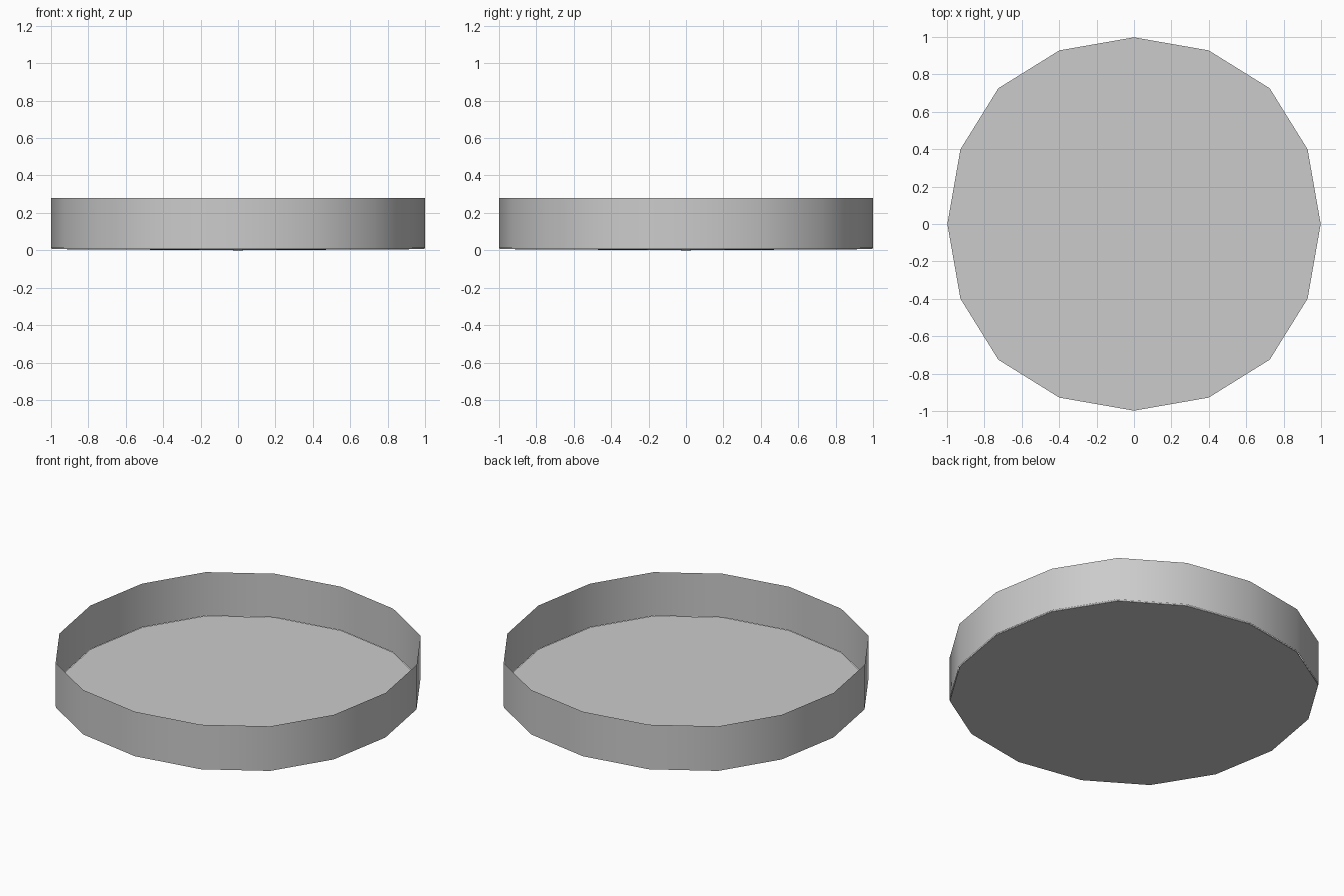
import bpy
import bmesh

if "Cube" in bpy.data.objects:
    bpy.data.objects.remove(bpy.data.objects["Cube"])

# quarter outline of the sixteen-sided rim, turned four times
QUARTER = [(1.0, 0.0), (0.93, 0.40), (0.727, 0.727), (0.40, 0.93)]
outline = []
for turn in range(4):
    for x, y in QUARTER:
        for _ in range(turn):
            x, y = -y, x
        outline.append((x, y))


def ring(bm, scale, z):
    return [bm.verts.new((x * scale, y * scale, z)) for x, y in outline]


def bridge(bm, low, high):
    n = len(low)
    for i in range(n):
        j = (i + 1) % n
        bm.faces.new((low[i], low[j], high[j], high[i]))


def finish(bm, name):
    mesh = bpy.data.meshes.new(name)
    bm.to_mesh(mesh)
    bm.free()
    ob = bpy.data.objects.new(name, mesh)
    bpy.context.collection.objects.link(ob)
    for p in mesh.polygons:
        p.use_smooth = True
    bpy.ops.object.select_all(action='DESELECT')
    ob.select_set(True)
    bpy.context.view_layer.objects.active = ob
    bpy.ops.object.shade_smooth_by_angle(angle=0.6)
    return ob


# thin upright side wall, open at the top
bm = bmesh.new()
bridge(bm, ring(bm, 1.0, 0.013), ring(bm, 1.0, 0.28))
finish(bm, "side_wall")

# thin floor plate with a very slightly sagging underside
bm = bmesh.new()
low, high = ring(bm, 0.998, 0.006), ring(bm, 0.998, 0.013)
bridge(bm, low, high)
bm.faces.new(high)
centre = bm.verts.new((0, 0, 0))
for i in range(len(low)):
    bm.faces.new((low[(i + 1) % len(low)], low[i], centre))
finish(bm, "floor_plate")
